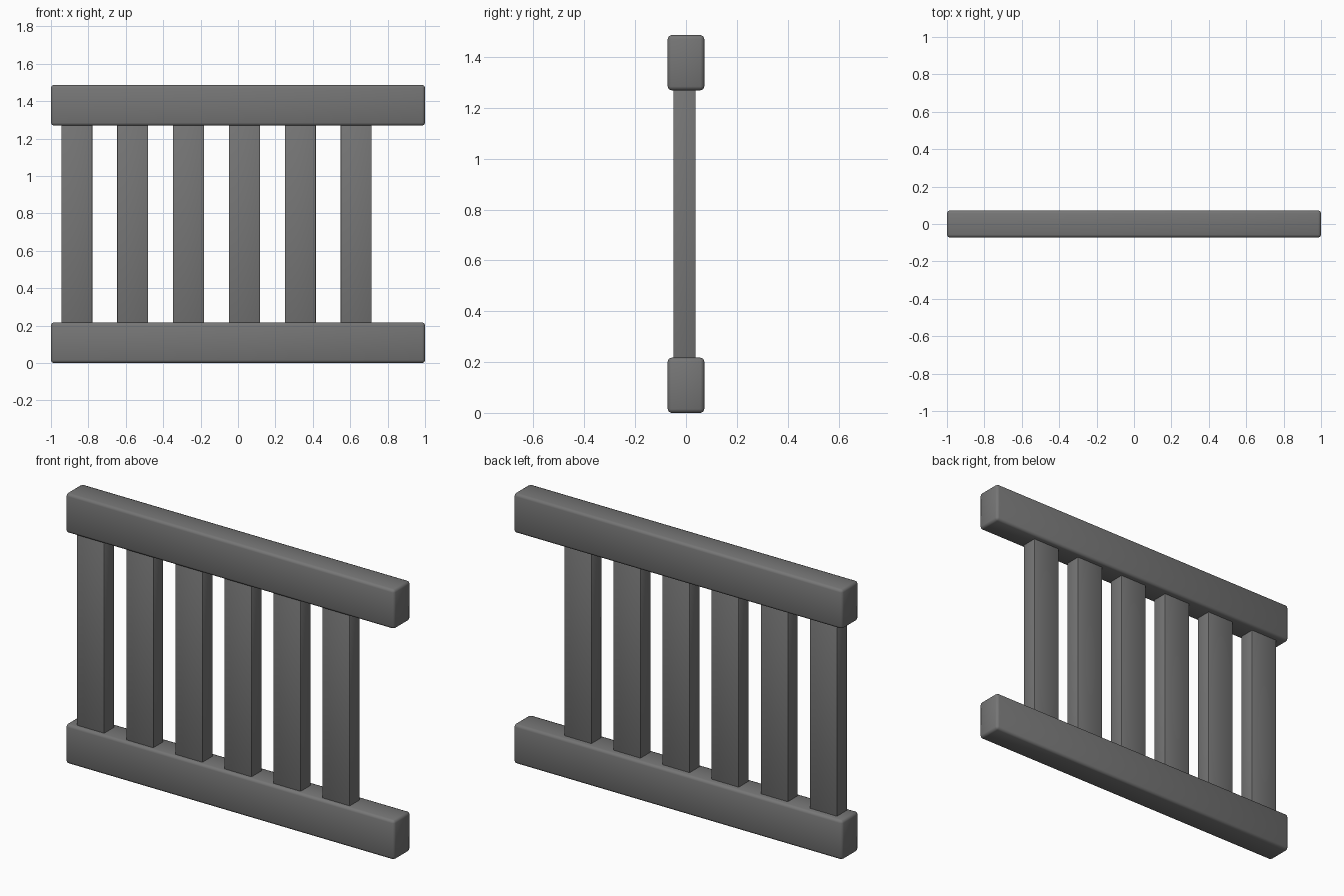
import bpy

if "Cube" in bpy.data.objects:
    bpy.data.objects.remove(bpy.data.objects["Cube"])

dark = bpy.data.materials.new("dark_grey")
dark.diffuse_color = (0.18, 0.18, 0.18, 1)
dark.use_nodes = True
dark.node_tree.nodes["Principled BSDF"].inputs["Base Color"].default_value = dark.diffuse_color


def box(name, x, y, z, bevel):
    """Smooth-shaded box from (min, max) ranges with rounded edges."""
    bpy.ops.mesh.primitive_cube_add(
        size=1, location=[(a + b) / 2 for a, b in (x, y, z)])
    ob = bpy.context.object
    ob.name = name
    ob.scale = [b - a for a, b in (x, y, z)]
    bpy.ops.object.transform_apply(location=False, rotation=False, scale=True)
    m = ob.modifiers.new("Rounded edges", 'BEVEL')
    m.width = bevel
    m.segments = 2
    bpy.ops.object.shade_smooth()
    ob.data.materials.append(dark)
    return ob


# Horizontal rails with softly rounded edges
HEIGHT, RAIL_H, RAIL_D = 1.486, 0.217, 0.072
box("bottom_rail", (-1, 1), (-RAIL_D, RAIL_D), (0, RAIL_H), 0.015)
box("top_rail", (-1, 1), (-RAIL_D, RAIL_D), (HEIGHT - RAIL_H, HEIGHT), 0.015)

# Six upright slats, set slightly forward and left of centre
for i in range(6):
    x0 = -0.945 + i * 0.2988
    box(f"slat_{i + 1}", (x0, x0 + 0.166), (-0.05, 0.038),
        (RAIL_H - 0.01, HEIGHT - RAIL_H + 0.01), 0.003)
